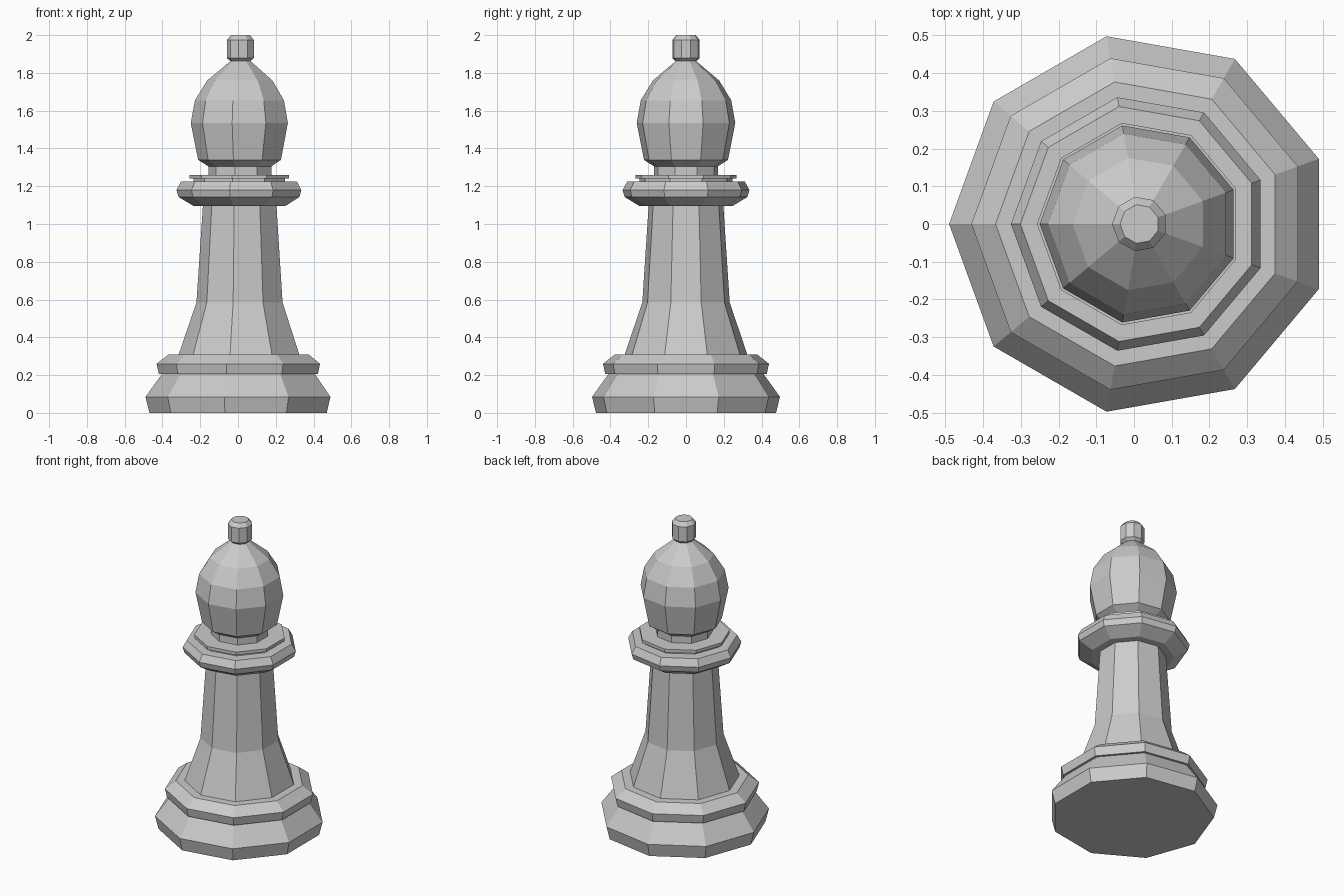
import bpy, bmesh
from math import sin, cos, pi

if "Cube" in bpy.data.objects:
    bpy.data.objects.remove(bpy.data.objects["Cube"])

SIDES = 9
CX = 0.015  # axis offset so the nine-sided outline is centred in x


def lathe(name, profile, cap_bottom=False, cap_top=False):
    """Turn a (radius, z) profile into a flat-faced nine-sided shell."""
    bm = bmesh.new()
    rings = []
    for r, z in profile:
        angles = [pi + 2 * pi * i / SIDES for i in range(SIDES)]
        rings.append([bm.verts.new((CX + r * cos(a), r * sin(a), z)) for a in angles])
    for lo, hi in zip(rings, rings[1:]):
        for i in range(SIDES):
            j = (i + 1) % SIDES
            bm.faces.new((lo[i], lo[j], hi[j], hi[i]))
    if cap_bottom:
        bm.faces.new(rings[0][::-1])
    if cap_top:
        bm.faces.new(rings[-1])
    mesh = bpy.data.meshes.new(name)
    bm.to_mesh(mesh)
    bm.free()
    obj = bpy.data.objects.new(name, mesh)
    bpy.context.collection.objects.link(obj)
    return obj


# Stepped foot
lathe("base", [(0.484, 0), (0.505, 0.085), (0.418, 0.205), (0.434, 0.205),
               (0.446, 0.26), (0.382, 0.31), (0.329, 0.31)], cap_bottom=True)

# Tapering stem
lathe("stem", [(0.329, 0.31), (0.235, 0.585), (0.201, 1.095)])

# Wide collar with a thin disc above it
lathe("collar", [(0.201, 1.095), (0.25, 1.095), (0.33, 1.143), (0.341, 1.18),
                 (0.316, 1.225), (0.25, 1.225), (0.25, 1.24), (0.272, 1.24),
                 (0.272, 1.26), (0.172, 1.26)])

# Short neck
lathe("neck", [(0.172, 1.26), (0.172, 1.305)])

# Egg-shaped head
lathe("head", [(0.172, 1.305), (0.226, 1.34), (0.265, 1.535), (0.243, 1.655),
               (0.178, 1.76), (0.055, 1.862)])

# Knob on top
lathe("knob", [(0.055, 1.862), (0.073, 1.878), (0.073, 1.975), (0.052, 2.0)],
      cap_top=True)
